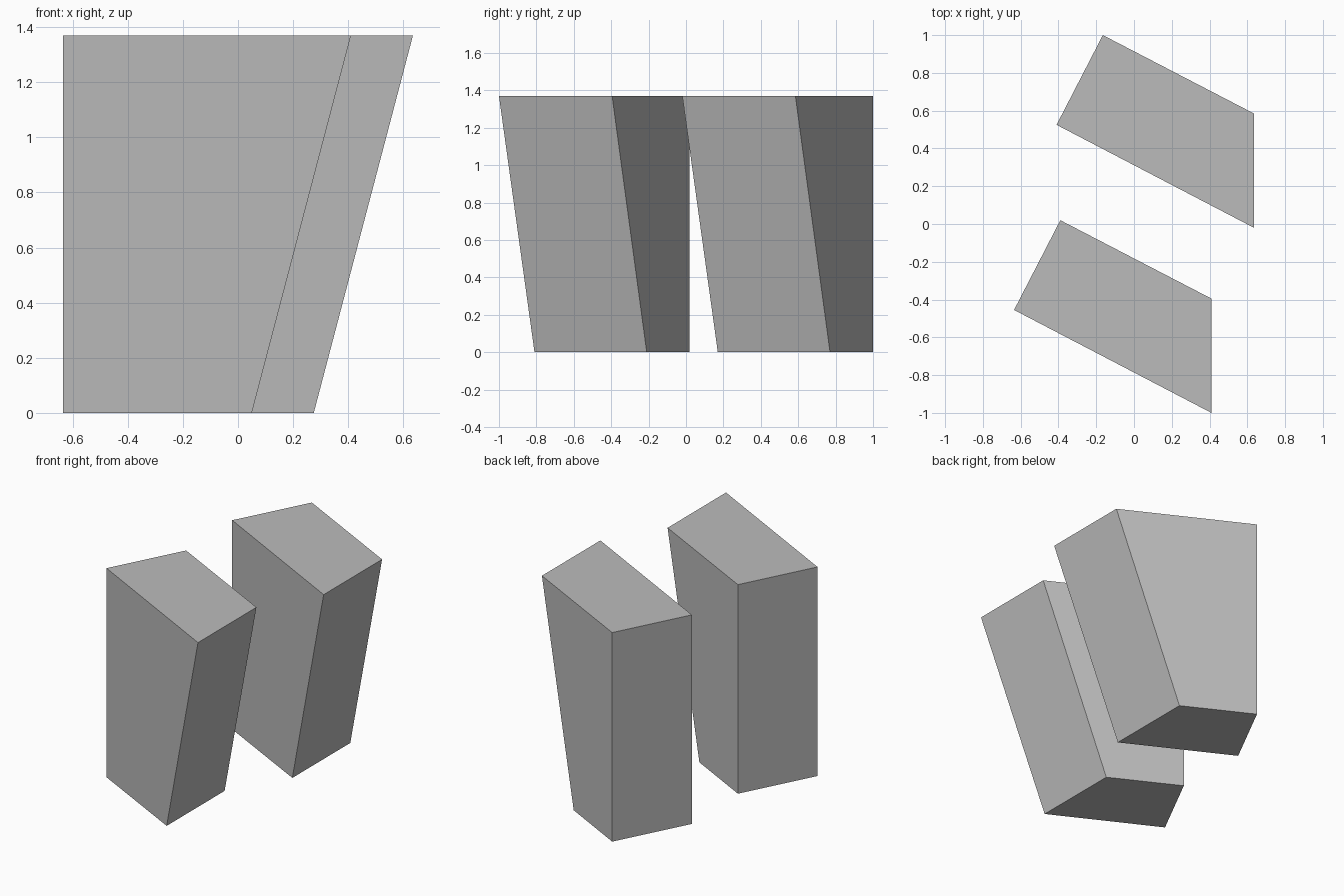
import bpy
import bmesh

if "Cube" in bpy.data.objects:
    bpy.data.objects.remove(bpy.data.objects["Cube"])

HEIGHT = 1.37

grey = bpy.data.materials.new("plain grey")
grey.diffuse_color = (0.5, 0.5, 0.5, 1)
grey.use_nodes = True
grey.node_tree.nodes["Principled BSDF"].inputs["Base Color"].default_value = grey.diffuse_color

# Footprint and top outline of one block: the left side is upright,
# the right side leans outward toward the top
BASE = [(-0.635, -0.455), (0.05, -0.81), (0.05, -0.21), (-0.39, 0.02)]
TOP = [(-0.635, -0.455), (0.41, -1.0), (0.41, -0.395), (-0.39, 0.02)]


def leaning_block(name, dx, dy):
    bm = bmesh.new()
    low = [bm.verts.new((x + dx, y + dy, 0)) for x, y in BASE]
    high = [bm.verts.new((x + dx, y + dy, HEIGHT)) for x, y in TOP]
    bm.faces.new(low[::-1])
    bm.faces.new(high)
    for i in range(4):
        j = (i + 1) % 4
        bm.faces.new((low[i], low[j], high[j], high[i]))
    bmesh.ops.recalc_face_normals(bm, faces=bm.faces)
    mesh = bpy.data.meshes.new(name)
    bm.to_mesh(mesh)
    bm.free()
    mesh.materials.append(grey)
    bpy.context.collection.objects.link(bpy.data.objects.new(name, mesh))


# Two identical blocks side by side
leaning_block("front_block", 0, 0)
leaning_block("rear_block", 0.225, 0.98)
